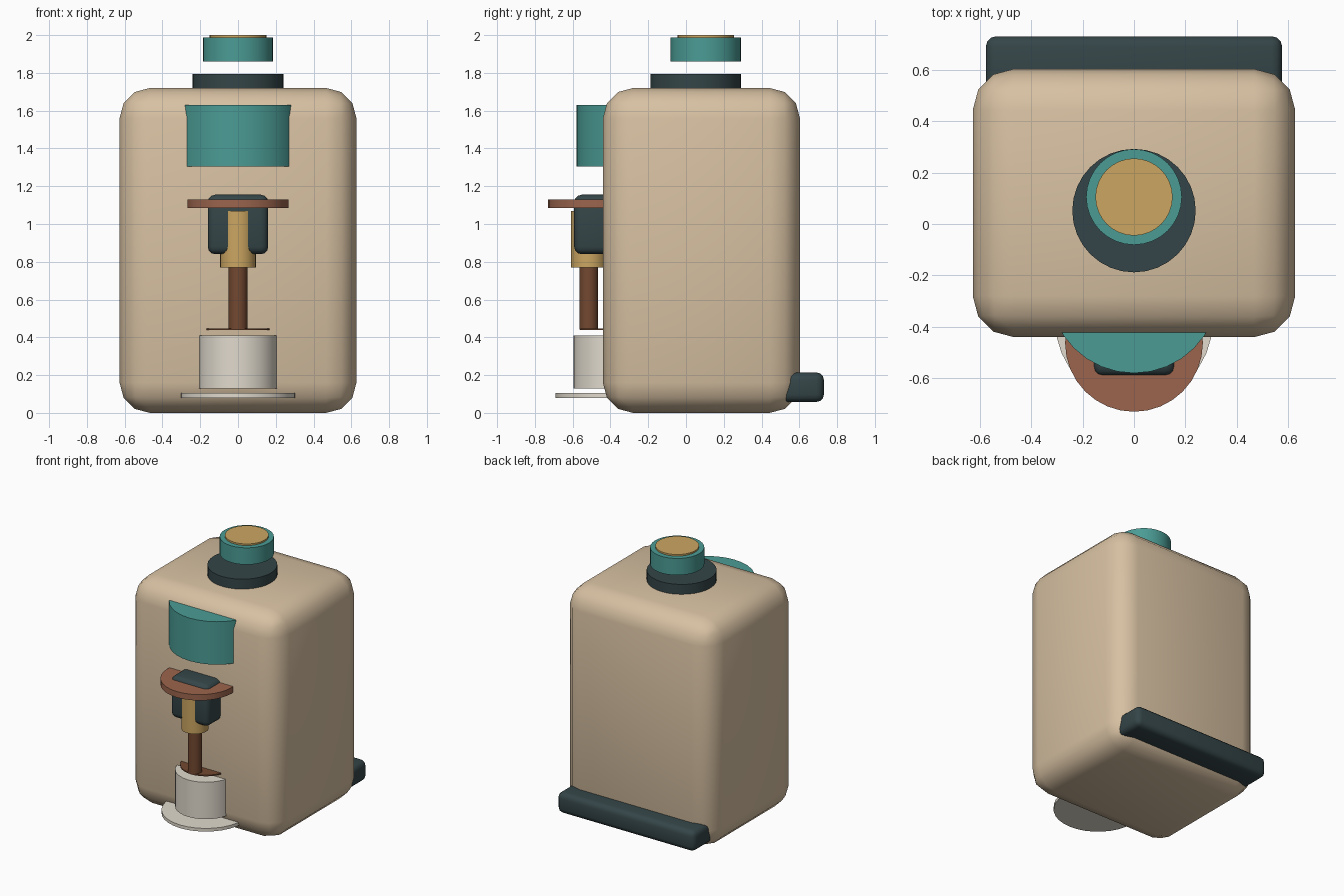
import bpy
from math import radians

if "Cube" in bpy.data.objects:
    bpy.data.objects.remove(bpy.data.objects["Cube"])


def material(name, rgb):
    m = bpy.data.materials.new(name)
    m.diffuse_color = (*rgb, 1)
    m.use_nodes = True
    m.node_tree.nodes["Principled BSDF"].inputs["Base Color"].default_value = m.diffuse_color
    return m


CREAM = material("cream", (0.68, 0.53, 0.36))
DARK = material("dark_slate", (0.035, 0.06, 0.065))
TEAL = material("teal", (0.07, 0.33, 0.30))
GOLD = material("gold", (0.60, 0.38, 0.12))
COPPER = material("copper", (0.33, 0.13, 0.075))
BROWN = material("coffee_brown", (0.17, 0.065, 0.03))
WHITE = material("porcelain", (0.75, 0.70, 0.61))


def finish(ob, name, mat):
    ob.name = name
    ob.data.materials.append(mat)
    bpy.ops.object.shade_smooth_by_angle(angle=radians(31))


def cylinder(name, mat, r, y, z0, z1, sides=32):
    bpy.ops.mesh.primitive_cylinder_add(
        vertices=sides, radius=r, depth=z1 - z0, location=(0, y, (z0 + z1) / 2))
    finish(bpy.context.object, name, mat)


def rounded_box(name, mat, half_x, y0, y1, z0, z1, bevel, segments=3):
    bpy.ops.mesh.primitive_cube_add(size=1, location=(0, (y0 + y1) / 2, (z0 + z1) / 2))
    ob = bpy.context.object
    ob.scale = (2 * half_x, y1 - y0, z1 - z0)
    bpy.ops.object.transform_apply(location=False, rotation=False, scale=True)
    mod = ob.modifiers.new("bevel", "BEVEL")
    mod.width = bevel
    mod.segments = segments
    bpy.ops.object.modifier_apply(modifier=mod.name)
    finish(ob, name, mat)


# Main housing and rear foot bar
rounded_box("body", CREAM, 0.627, -0.44, 0.603, 0.0, 1.72, 0.16)
rounded_box("rear_bar", DARK, 0.576, 0.47, 0.73, 0.058, 0.214, 0.04)

# Knob stack on the roof
cylinder("top_collar", DARK, 0.24, 0.052, 1.70, 1.795)
cylinder("top_cup", TEAL, 0.186, 0.105, 1.86, 1.987)
cylinder("top_cap", GOLD, 0.15, 0.105, 1.988, 2.0)

# Brewing parts sunk into the front
cylinder("front_drum", TEAL, 0.33, -0.25, 1.305, 1.63)
cylinder("brew_disc", COPPER, 0.268, -0.462, 1.085, 1.13)
rounded_box("brew_block", DARK, 0.16, -0.592, -0.33, 0.84, 1.155, 0.04)
cylinder("spout", GOLD, 0.094, -0.515, 0.77, 1.07)
cylinder("coffee_stream", BROWN, 0.05, -0.515, 0.442, 0.78, 16)

# Cup and saucer
cylinder("coffee_surface", BROWN, 0.177, -0.385, 0.439, 0.448)
cylinder("cup", WHITE, 0.211, -0.385, 0.13, 0.41)
cylinder("saucer", WHITE, 0.305, -0.385, 0.08, 0.104)
